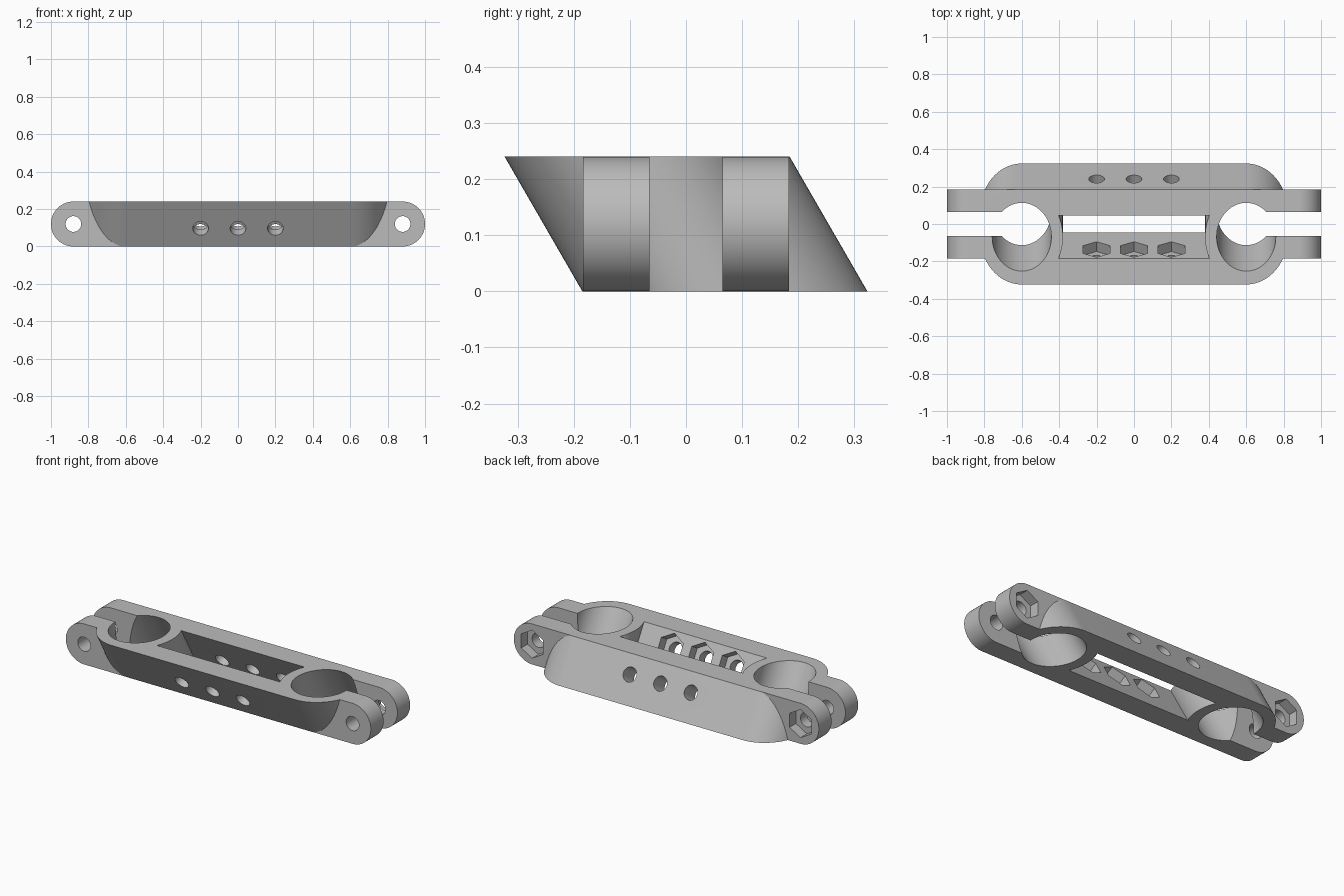
import bpy, bmesh
from math import pi, sin, cos, tan, asin, radians
from mathutils import Matrix, Vector

if "Cube" in bpy.data.objects:
    bpy.data.objects.remove(bpy.data.objects["Cube"], do_unlink=True)

H = 0.24                      # thickness of the clamp
MID = H / 2
TILT = radians(30)            # lean of the tube axis
ARM_HALF = 0.184              # half width of the ear block
TUBE_X, EAR_X = 0.6, 0.88
BOLT_R, NUT_R = 0.042, 0.083

grey = bpy.data.materials.new("plain_grey")
grey.use_nodes = True
colour = (0.50, 0.50, 0.50, 1)
grey.diffuse_color = colour
grey.node_tree.nodes["Principled BSDF"].inputs["Base Color"].default_value = colour


def arc(cx, rx, ry, start, end, steps):
    """Points on an elliptical arc centred on the x axis."""
    return [(cx + rx * cos(start + (end - start) * i / steps),
             ry * sin(start + (end - start) * i / steps)) for i in range(steps + 1)]


def ring(cx, rx, ry, steps, start=0.0):
    return arc(cx, rx, ry, start, start + 2 * pi, steps)[:-1]


def stadium(cx, rx, ry):
    return arc(cx, rx, ry, -pi / 2, pi / 2, 48) + arc(-cx, rx, ry, pi / 2, 3 * pi / 2, 48)


def prism(name, profile, low, high, matrix):
    """Extrude a closed profile along its local z, then place it."""
    bm = bmesh.new()
    face = bm.faces.new([bm.verts.new((x, y, low)) for x, y in profile])
    moved = bmesh.ops.extrude_face_region(bm, geom=[face])["geom"]
    bmesh.ops.translate(bm, vec=Vector((0, 0, high - low)),
                        verts=[v for v in moved if isinstance(v, bmesh.types.BMVert)])
    bm.transform(matrix)
    bmesh.ops.recalc_face_normals(bm, faces=bm.faces)
    mesh = bpy.data.meshes.new(name)
    bm.to_mesh(mesh)
    bm.free()
    mesh.materials.append(grey)
    obj = bpy.data.objects.new(name, mesh)
    bpy.context.collection.objects.link(obj)
    return obj


def combine(target, other, operation):
    """Apply a boolean and drop the helper."""
    other.hide_render = True
    mod = target.modifiers.new(operation, "BOOLEAN")
    mod.operation, mod.solver, mod.object = operation, "EXACT", other
    bpy.context.view_layer.objects.active = target
    bpy.ops.object.modifier_apply(modifier=mod.name)
    bpy.data.objects.remove(other, do_unlink=True)


# Frames: leaning shear, straight along y, and square to the leaning walls
lift = Matrix.Translation((0, 0, MID))
shear = Matrix.Identity(4)
shear[1][2] = -tan(TILT)
lean = lift @ shear
along_y = lift @ Matrix.Rotation(-pi / 2, 4, "X")
across_wall = lift @ Matrix.Rotation(TILT - pi / 2, 4, "X")

# Leaning body with rounded ends, joined to the straight ear block
R = 0.22
RY = R / cos(TILT)
clamp = prism("double_tube_clamp", stadium(TUBE_X, R, RY), -MID, MID, lean)
combine(clamp, prism("ear_block", stadium(EAR_X, MID, MID), -ARM_HALF, ARM_HALF, along_y), "UNION")

# Central window, with ends curved around the tubes
half = 0.115
a = asin(half / RY)
window = arc(TUBE_X, R, RY, pi + a, pi - a, 16) + arc(-TUBE_X, R, RY, a, -a, 16)
combine(clamp, prism("window", window, -0.2, 0.2, lean), "DIFFERENCE")

# Tube bores, clamping slots, ear bolt holes and their nut pockets
for side in (-1, 1):
    tube = ring(side * TUBE_X, 0.158, 0.158 / cos(TILT), 96)
    combine(clamp, prism("tube_bore", tube, -0.2, 0.2, lean), "DIFFERENCE")
    near, far = side * TUBE_X, side * 1.1
    slot = [(near, -0.065), (far, -0.065), (far, 0.065), (near, 0.065)]
    combine(clamp, prism("slot", slot, -0.2, 0.2, lift), "DIFFERENCE")
    bolt = ring(side * EAR_X, BOLT_R, BOLT_R, 40)
    combine(clamp, prism("ear_bolt", bolt, -0.3, 0.3, along_y), "DIFFERENCE")
    nut = ring(side * EAR_X, NUT_R, NUT_R, 6, pi / 2)
    combine(clamp, prism("ear_nut", nut, 0.125, 0.3, along_y), "DIFFERENCE")

# Three bolt holes square to each long wall; nut pockets inside the front wall
OFFSET = 0.1
for x in (-0.2, 0, 0.2):
    for wall in (-1, 1):
        place = across_wall @ Matrix.Translation((0, wall * OFFSET, 0))
        ends = sorted((wall * 0.06, wall * 0.3))
        combine(clamp, prism("wall_bolt", ring(x, BOLT_R, BOLT_R, 40), *ends, place), "DIFFERENCE")
    place = across_wall @ Matrix.Translation((0, -OFFSET, 0))
    combine(clamp, prism("wall_nut", ring(x, NUT_R, NUT_R, 6, pi / 2), -0.16, -0.05, place), "DIFFERENCE")

# Smooth curves, crisp edges
bpy.ops.object.select_all(action="DESELECT")
clamp.select_set(True)
bpy.context.view_layer.objects.active = clamp
bpy.ops.object.shade_smooth_by_angle(angle=radians(25))
